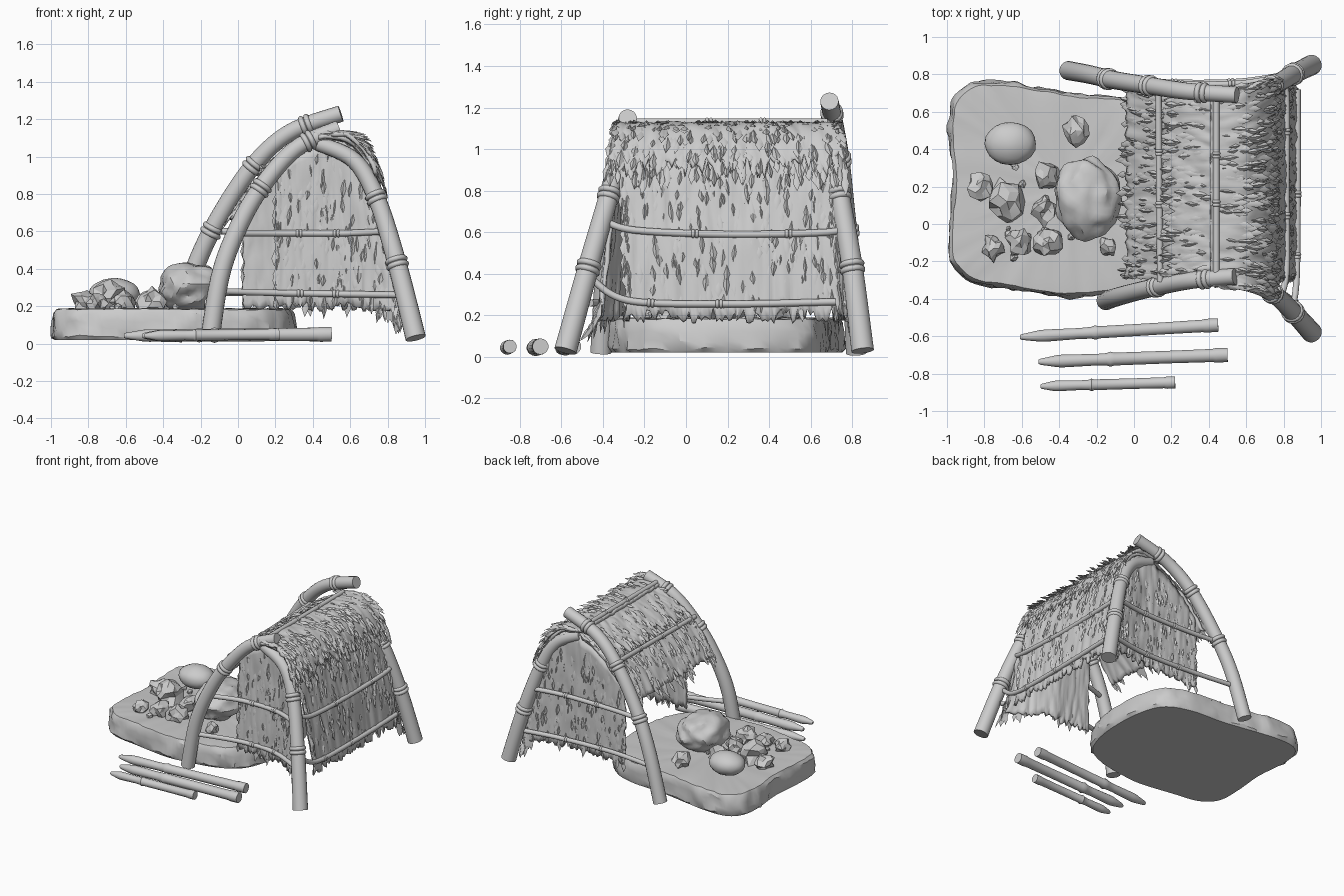
import bpy, bmesh, math, random
from mathutils import Vector, noise

random.seed(4)
rnd = random.uniform
if "Cube" in bpy.data.objects:
    bpy.data.objects.remove(bpy.data.objects["Cube"])

grey = bpy.data.materials.new("plain_grey")
grey.use_nodes = True
grey.diffuse_color = (0.6, 0.6, 0.6, 1)
grey.node_tree.nodes["Principled BSDF"].inputs["Base Color"].default_value = (0.6, 0.6, 0.6, 1)


def finish(name, bm, angle=40):
    bmesh.ops.recalc_face_normals(bm, faces=bm.faces)
    me = bpy.data.meshes.new(name)
    bm.to_mesh(me)
    bm.free()
    me.materials.append(grey)
    me.shade_smooth()
    me.set_sharp_from_angle(angle=math.radians(angle))
    ob = bpy.data.objects.new(name, me)
    bpy.context.collection.objects.link(ob)
    return ob


def spline(pts, t, closed=False):
    """Catmull-Rom point at t in 0..1."""
    p = [Vector(q) for q in pts]
    n = len(p)
    segs = n if closed else n - 1
    s = min(max(t, 0), 1) * segs
    i = min(int(s), segs - 1)
    f = s - i
    get = (lambda k: p[k % n]) if closed else (lambda k: p[min(max(k, 0), n - 1)])
    a, b, c, d = get(i - 1), get(i), get(i + 1), get(i + 2)
    return 0.5 * (2 * b + (c - a) * f + (2 * a - 5 * b + 4 * c - d) * f * f
                  + (3 * b - a - 3 * c + d) * f ** 3)


def add_tube(bm, centres, radii, sides=14):
    rings = []
    for i, c in enumerate(centres):
        d = (centres[min(i + 1, len(centres) - 1)] - centres[max(i - 1, 0)]).normalized()
        ref = Vector((0, 1, 0)) if abs(d.y) < 0.8 else Vector((0, 0, 1))
        a = d.cross(ref).normalized()
        b = d.cross(a)
        angs = [2 * math.pi * k / sides for k in range(sides)]
        rings.append([bm.verts.new(c + radii[i] * (a * math.cos(w) + b * math.sin(w))) for w in angs])
    for r, s in zip(rings, rings[1:]):
        for k in range(sides):
            bm.faces.new((r[k], r[(k + 1) % sides], s[(k + 1) % sides], s[k]))
    bm.faces.new(rings[0])
    bm.faces.new(rings[-1])


def add_lashing(bm, c, d, r, coil):
    """Two rope coils round a pole."""
    for off in (-coil, coil):
        arc = [math.pi * k / 6 for k in range(7)]
        add_tube(bm, [c + d * (off - coil * math.cos(a)) for a in arc],
                 [r + coil * math.sin(a) - 0.004 for a in arc])


def pole(name, pts, r0, r1, lashes, coil=0.015):
    n = 28
    bm = bmesh.new()
    add_tube(bm, [spline(pts, i / n) for i in range(n + 1)],
             [r0 + (r1 - r0) * i / n for i in range(n + 1)], 18)
    for t in lashes:
        d = (spline(pts, t + 0.02) - spline(pts, t - 0.02)).normalized()
        add_lashing(bm, spline(pts, t), d, r0 + (r1 - r0) * t, coil)
    return finish(name, bm)


# Bent frame poles
pole("front_left_pole", [(-0.15, -0.41, 0.02), (-0.09, -0.39, 0.38), (0.02, -0.36, 0.66),
     (0.15, -0.33, 0.87), (0.32, -0.30, 1.05), (0.54, -0.28, 1.15)], 0.051, 0.044, (0.56, 0.85))
pole("back_left_pole", [(-0.35, 0.82, 0.02), (-0.24, 0.80, 0.38), (-0.11, 0.77, 0.66),
     (0.08, 0.74, 0.95), (0.28, 0.71, 1.13), (0.55, 0.69, 1.23)], 0.051, 0.044, (0.36, 0.6, 0.86))
pole("front_right_pole", [(0.95, -0.58, 0.03), (0.85, -0.47, 0.43), (0.74, -0.37, 0.78),
     (0.62, -0.32, 0.98), (0.43, -0.29, 1.07)], 0.055, 0.04, (0.25, 0.5))
pole("back_right_pole", [(0.95, 0.85, 0.03), (0.85, 0.80, 0.43), (0.74, 0.74, 0.78),
     (0.62, 0.71, 0.98), (0.43, 0.69, 1.08)], 0.055, 0.04, (0.25, 0.5))

# Thin cross rails, bending in from the poles to lie against the walls
for name, pts in [
        ("ridge_rail", [(0.44, -0.27, 1.13), (0.44, 0.68, 1.13)]),
        ("left_roof_rail", [(0.14, -0.31, 0.92), (0.13, 0.72, 0.94)]),
        ("right_upper_rail", [(0.78, -0.4, 0.66), (0.815, -0.25, 0.61), (0.815, 0.2, 0.59),
                              (0.815, 0.68, 0.6), (0.79, 0.77, 0.63)]),
        ("right_lower_rail", [(0.85, -0.45, 0.37), (0.87, -0.27, 0.27), (0.875, 0.2, 0.255), (0.875, 0.72, 0.265)]),
        ("front_upper_rail", [(0, -0.36, 0.59), (0.25, -0.29, 0.59), (0.55, -0.3, 0.59), (0.79, -0.41, 0.6)]),
        ("front_lower_rail", [(-0.11, -0.4, 0.28), (0.25, -0.3, 0.27), (0.55, -0.31, 0.265), (0.87, -0.46, 0.26)]),
        ("back_upper_rail", [(-0.13, 0.77, 0.6), (0.15, 0.75, 0.6), (0.55, 0.75, 0.6), (0.8, 0.79, 0.6)]),
        ("back_lower_rail", [(-0.27, 0.80, 0.27), (0.1, 0.76, 0.27), (0.55, 0.76, 0.26), (0.87, 0.81, 0.26)])]:
    pole(name, pts, 0.017, 0.017, (0.42, 0.64), 0.009)


# Thatch sheets: a frayed surface plus broad, low straw blades
def thatch(name, pos, out, blades, nu=70, nv=16, length=0.15, fray=0.06):
    out = Vector(out)

    def normal(u, v):
        e = 0.01
        n = (pos(u + e, v) - pos(u - e, v)).cross(pos(u, v + e) - pos(u, v - e)).normalized()
        return n if n.dot(out) > 0 else -n

    bm = bmesh.new()
    grid = []
    for i in range(nu + 1):
        end = 1 - rnd(0, fray)
        col = []
        for j in range(nv + 1):
            u, v = i / nu, j / nv * end
            if i in (0, nu):
                u += rnd(-0.012, 0.012)
            bump = 0.012 * noise.noise(Vector((u * 25, v * 5, 0)))
            col.append(bm.verts.new(pos(u, v) + normal(u, v) * bump))
        grid.append(col)
    for a, b in zip(grid, grid[1:]):
        for j in range(nv):
            bm.faces.new((a[j], b[j], b[j + 1], a[j + 1]))
    sheet = finish(name, bm, 60)
    mod = sheet.modifiers.new("thickness", "SOLIDIFY")
    mod.thickness, mod.offset = 0.022, 0

    bm = bmesh.new()
    for k in range(blades):
        u = rnd(0, 1) if k % 5 else random.choice((0.01, 0.99))
        v = rnd(0, 0.9)
        n, p = normal(u, v), pos(u, v)
        down = (pos(u, v + 0.02) - pos(u, v)).normalized()
        side = n.cross(down)
        dirn = (down + side * rnd(-0.15, 0.15)).normalized()
        w, ln = rnd(0.012, 0.02), length * rnd(0.5, 1)
        start = p + n * 0.003
        mid = p + dirn * ln * 0.65
        pts = [start, mid + side * w + n * 0.008, mid - side * w + n * 0.008,
               mid + n * rnd(0.017, 0.022), p + dirn * ln + n * 0.012]
        s, a, b, m, t = [bm.verts.new(q) for q in pts]
        for f in ((s, a, m), (s, m, b), (a, t, m), (m, t, b), (s, b, a), (a, b, t)):
            bm.faces.new(f)
    finish(name + "_straw", bm, 70)


EAST = [(0.43, 0, 1.105), (0.57, 0, 1.095), (0.67, 0, 1.0), (0.73, 0, 0.87),
        (0.77, 0, 0.72), (0.81, 0, 0.55), (0.84, 0, 0.37), (0.87, 0, 0.16)]
WEST = [(0.47, 0, 1.105), (0.25, 0, 0.99), (0.08, 0, 0.83), (-0.04, 0, 0.66)]


def roof(profile, y0, y1, lift=0.0, reach=1.0):
    """Roof slope with its front and back edges given at top and bottom."""
    def pos(u, v):
        p = spline(profile, v * reach)
        lo, hi = y0[0] + (y0[1] - y0[0]) * v, y1[0] + (y1[1] - y1[0]) * v
        return Vector((p.x + math.copysign(lift, p.x - 0.45), lo + (hi - lo) * u, p.z + lift * 0.6))
    return pos


thatch("right_roof", roof(EAST, (-0.33, -0.29), (0.72, 0.73)), (1, 0, 0.5), 420, nv=24)
thatch("right_roof_cap", roof(EAST, (-0.33, -0.39), (0.72, 0.78), 0.02, 0.46), (1, 0, 0.8), 300, fray=0.3)
thatch("left_roof", roof(WEST, (-0.26, -0.29), (0.70, 0.74)), (-1, 0, 1), 340)
thatch("left_roof_cap", roof(WEST, (-0.25, -0.27), (0.69, 0.71), 0.012, 0.5), (-1, 0, 1), 130, fray=0.3)


def roof_height(x):
    best = [spline(c, i / 60) for c in (EAST, WEST) for i in range(61)]
    return min(best, key=lambda p: abs(p.x - x)).z - 0.02


def gable(x0, x1, y, flare):
    """Upright wall under the roof arch, flaring out to the right pole."""
    tops = [roof_height(x0 + (x1 - x0) * i / 70) for i in range(71)]

    def pos(u, v):
        top = tops[min(max(round(u * 70), 0), 70)]
        x = x0 + (x1 - x0) * u
        bend = max(0, (x - 0.5) / (x1 - 0.5)) ** 1.3
        return Vector((x, y + flare * (bend + 0.2 * v), top + (0.17 - top) * v))
    return pos


thatch("front_wall", gable(0.2, 0.86, -0.255, -0.15), (0, -1, 0), 240, nu=50)
thatch("back_wall", gable(0.03, 0.86, 0.71, 0.06), (0, 1, 0), 260, nu=50)

# Stone slab
OUTLINE = [(-0.99, 0.5, 0), (-0.97, 0.66, 0), (-0.88, 0.75, 0), (-0.7, 0.76, 0), (-0.5, 0.73, 0),
           (-0.25, 0.69, 0), (0.02, 0.67, 0), (0.22, 0.58, 0), (0.3, 0.35, 0), (0.3, 0.02, 0),
           (0.22, -0.22, 0), (0.05, -0.33, 0), (-0.2, -0.38, 0), (-0.38, -0.39, 0), (-0.65, -0.35, 0),
           (-0.87, -0.31, 0), (-0.98, -0.2, 0), (-0.99, 0.0, 0), (-0.97, 0.25, 0)]
bm = bmesh.new()
mid, n, rings = Vector((-0.35, 0.18, 0)), 110, []
for scale, z in [(0.98, 0.02), (1.0, 0.04), (1.0, 0.08), (0.995, 0.12), (0.985, 0.16),
                 (0.965, 0.183), (0.85, 0.187), (0.6, 0.183), (0.3, 0.185), (0.08, 0.185)]:
    ring = []
    for k in range(n):
        p = mid + (spline(OUTLINE, k / n, True) - mid) * scale + Vector((0, 0, z))
        if z > 0.03:
            p += noise.noise_vector(p * 14) * (0.02 if z < 0.17 else 0.009)
        ring.append(bm.verts.new(p))
    rings.append(ring)
for r, s in zip(rings, rings[1:]):
    for k in range(n):
        bm.faces.new((r[k], r[(k + 1) % n], s[(k + 1) % n], s[k]))
bm.faces.new(rings[0])
bm.faces.new(rings[-1])
finish("stone_slab", bm, 30)


# Rocks on the slab
def rock(name, c, size, rough, detail=3, freq=2.0, angle=40):
    bm = bmesh.new()
    bmesh.ops.create_icosphere(bm, subdivisions=detail, radius=1)
    seed = Vector((rnd(0, 50), rnd(0, 50), rnd(0, 50)))
    for v in bm.verts:
        v.co *= 1 + rough * noise.noise(v.co * freq + seed)
        v.co = Vector(c) + v.co * Vector(size)
    finish(name, bm, angle)


rock("boulder", (-0.25, 0.14, 0.3), (0.175, 0.215, 0.135), 0.16, 4, 2.2, 25)
rock("round_stone", (-0.66, 0.43, 0.265), (0.137, 0.115, 0.085), 0.04)
for i, (x, y, r) in enumerate([(-0.82, 0.19, 0.065), (-0.68, 0.12, 0.095), (-0.46, 0.26, 0.065),
                               (-0.48, 0.08, 0.065), (-0.75, -0.13, 0.055), (-0.61, -0.10, 0.065),
                               (-0.46, -0.10, 0.07), (-0.31, 0.5, 0.065), (-0.14, -0.12, 0.045)]):
    rock(f"broken_stone_{i + 1}", (x, y, 0.18 + r * 0.65), (r, r * 1.1, r * 0.95), 0.65, 2, 2.6, 15)
for i in range(16):
    r = rnd(0.012, 0.025)
    rock(f"stone_chip_{i + 1}", (rnd(-0.78, -0.2), rnd(-0.2, 0.36), 0.19), (r, r, r), 0.5, 1, 2, 10)

# Sharpened stakes on the ground
for i, (x0, y0, x1, y1, r) in enumerate([(-0.61, -0.605, 0.45, -0.54, 0.035),
                                         (-0.51, -0.737, 0.5, -0.70, 0.037),
                                         (-0.5, -0.868, 0.22, -0.847, 0.031)]):
    a, b = Vector((x0, y0, 0.042)), Vector((x1, y1, 0.05))
    shape = [(0, 0.3), (0.01, 0.45), (0.1, 0.9), (0.13, 0.95), (0.3, 0.85), (0.36, 0.92), (0.38, 1.12),
             (0.4, 0.95), (0.7, 0.93), (0.92, 0.97), (0.94, 1.08), (1, 1.05)]
    bm = bmesh.new()
    add_tube(bm, [a.lerp(b, t) for t, _ in shape], [r * s for _, s in shape])
    finish(f"stake_{i + 1}", bm)
